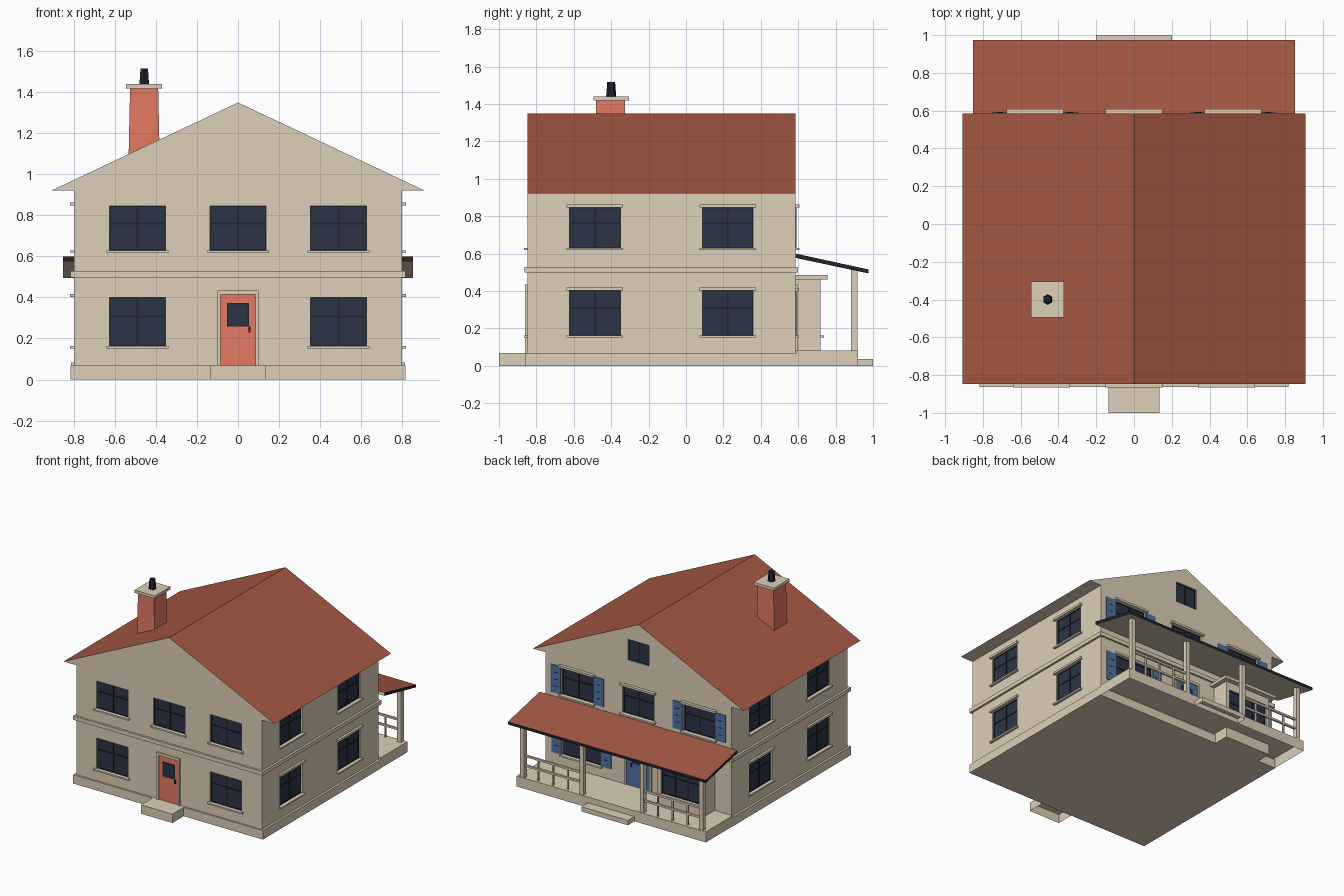
import bpy, bmesh
from mathutils import Matrix, Vector

cube = bpy.data.objects.get("Cube")
if cube:
    bpy.data.objects.remove(cube, do_unlink=True)


def material(name, rgb):
    linear = [(c / 255 / 12.92 if c < 11 else ((c / 255 + 0.055) / 1.055) ** 2.4) for c in rgb]
    m = bpy.data.materials.new(name)
    m.use_nodes = True
    m.diffuse_color = (*linear, 1)
    m.node_tree.nodes["Principled BSDF"].inputs["Base Color"].default_value = (*linear, 1)
    return m


cream = material("cream plaster", (221, 207, 184))
brick = material("brick red", (229, 122, 100))
tile = material("roof tile red", (164, 88, 67))
glass = material("window glass", (44, 52, 70))
dark = material("dark trim", (32, 35, 46))
blue = material("shutter blue", (78, 117, 162))


def finish(name, bm, mats):
    mesh = bpy.data.meshes.new(name)
    bm.to_mesh(mesh)
    bm.free()
    for m in mats:
        mesh.materials.append(m)
    obj = bpy.data.objects.new(name, mesh)
    bpy.context.collection.objects.link(obj)
    return obj


def boxes(name, mat, *ranges, open_bottom=False):
    """One object from boxes given as (x0, x1, y0, y1, z0, z1)."""
    bm = bmesh.new()
    for x0, x1, y0, y1, z0, z1 in ranges:
        place = Matrix.Translation(((x0 + x1) / 2, (y0 + y1) / 2, (z0 + z1) / 2))
        size = Matrix.Diagonal((abs(x1 - x0), abs(y1 - y0), abs(z1 - z0), 1))
        bmesh.ops.create_cube(bm, size=1, matrix=place @ size)
    bm.normal_update()
    if open_bottom:
        under = [f for f in bm.faces if f.normal.z < -0.9]
        bmesh.ops.delete(bm, geom=under, context="FACES_ONLY")
    return finish(name, bm, [mat])


def prism(name, points, shift, mats, rule):
    """Sweep a profile; the rule gives each face's material by normal, or None to leave it open."""
    bm = bmesh.new()
    near = [bm.verts.new(p) for p in points]
    far = [bm.verts.new(Vector(p) + Vector(shift)) for p in points]
    bm.faces.new(near)
    bm.faces.new(far[::-1])
    for i in range(len(points)):
        bm.faces.new((near[i], far[i], far[i - 1], near[i - 1]))
    bmesh.ops.recalc_face_normals(bm, faces=bm.faces)
    for f in list(bm.faces):
        choice = rule(f.normal)
        if choice is None:
            bm.faces.remove(f)
        else:
            f.material_index = choice
    return finish(name, bm, mats)


W, FRONT, BACK, EAVE, RIDGE = 0.80, -0.848, 0.585, 0.921, 1.35
BAY = 0.72

# Each wall turns (along, outward, up) ranges into a box
WALLS = {
    "front": lambda a, b, d, e, z, t: (a, b, FRONT - d, FRONT - e, z, t),
    "back": lambda a, b, d, e, z, t: (a, b, BACK + d, BACK + e, z, t),
    "bay": lambda a, b, d, e, z, t: (a, b, BAY + d, BAY + e, z, t),
    "left": lambda a, b, d, e, z, t: (W + d, W + e, a, b, z, t),
    "right": lambda a, b, d, e, z, t: (-W - d, -W - e, a, b, z, t),
}
openings = []


def window(wall, label, u, z0, z1, half=0.136, lintel=False, sill=True, cross=True,
           bars=(0,), lip=0.018):
    """Window set back in its opening, with sill and lintel standing out."""
    at, name = WALLS[wall], f"{wall}_{label}"
    a, b, r = u - half, u + half, 0.005
    mid = z0 + (z1 - z0) * 0.61
    openings.append(at(a, b, -0.03, 0.03, z0, z1))
    boxes(name + "_glass", glass, at(a, b, -0.03, -0.014, z0, z1))
    frame = [at(a, a + r, -0.02, -0.01, z0, z1), at(b - r, b, -0.02, -0.01, z0, z1),
             at(a, b, -0.02, -0.01, z0, z0 + r), at(a, b, -0.02, -0.01, z1 - r, z1)]
    if cross:
        frame.append(at(a, b, -0.02, -0.01, mid - r, mid + r))
    frame += [at(u + k - r, u + k + r, -0.02, -0.01, z0, z1) for k in bars]
    boxes(name + "_frame", dark, *frame)
    if sill:
        boxes(name + "_sill", cream, at(a - 0.015, b + 0.015, 0, lip, z0 - 0.012, z0))
    if lintel:
        boxes(name + "_lintel", cream, at(a - 0.015, b + 0.015, 0, lip, z1, z1 + 0.016))


def shutters(label, u, z0, z1, half):
    at = WALLS["back"]
    for side, s in (("a", -1), ("b", 1)):
        c = u + s * (half + 0.05)
        boxes(f"shutter_{label}_{side}", blue, at(c - 0.042, c + 0.042, 0, 0.006, z0, z1))
        slots = [z0 + (z1 - z0) * k / 4 for k in (1, 2, 3)]
        boxes(f"shutter_slots_{label}_{side}", dark,
              *[at(c - 0.018, c + 0.018, 0.004, 0.007, z - 0.003, z + 0.003) for z in slots])


# House walls, plinth and belt course
walls = boxes("walls", cream, (-W, W, FRONT, BACK, 0.02, EAVE))
boxes("plinth", cream, (-0.817, 0.817, -0.861, 0.6, 0, 0.069))
boxes("belt_course", cream, (-0.817, 0.817, -0.863, 0.6, 0.498, 0.528))

# Main roof with plastered gables
roof = prism("main_roof", [(-0.909, FRONT, EAVE), (0.909, FRONT, EAVE), (0, FRONT, RIDGE)],
             (0, BACK - FRONT, 0), [cream, tile], lambda n: int(n.z > 0.3))

# Chimney, slightly tapered
prism("chimney", [(-0.534, -0.48, 1.05), (-0.381, -0.48, 1.05),
                  (-0.389, -0.48, 1.42), (-0.526, -0.48, 1.42)],
      (0, 0.155, 0), [brick], lambda n: 0)
boxes("chimney_cap", cream, (-0.545, -0.37, -0.495, -0.305, 1.418, 1.44))
pot = bmesh.new()
bmesh.ops.create_cone(pot, cap_ends=True, segments=6, radius1=0.027, radius2=0.021, depth=0.077,
                      matrix=Matrix.Translation((-0.457, -0.4, 1.478)))
finish("chimney_pot", pot, [dark])

# Windows on the front and sides
for floor, z0, z1 in (("lower", 0.163, 0.4), ("upper", 0.63, 0.845)):
    for i, u in enumerate((-0.49, 0, 0.49)):
        if floor == "upper" or u:
            window("front", f"{floor}_window_{i}", u, z0, z1)
    for wall in ("left", "right"):
        for i, u in enumerate((-0.487, 0.223)):
            window(wall, f"{floor}_window_{i}", u, z0, z1 + 0.002, lintel=True)

# Windows and shutters on the back
for i, u in enumerate((-0.525, 0, 0.525)):
    window("back", f"upper_window_{i}", u, 0.63, 0.845, lintel=True, lip=0.023)
    if u:
        shutters(f"upper_{i}", u, 0.63, 0.845, 0.136)
window("back", "lower_window", 0.49, 0.163, 0.4, half=0.165, lintel=True)
shutters("lower", 0.49, 0.163, 0.4, 0.165)
window("back", "gable_window", 0, 1.05, 1.212, half=0.092, sill=False, cross=False)


# Doors
def door(wall, mat, base, half):
    at, edge = WALLS[wall], half + 0.015
    boxes(wall + "_door_frame", cream, at(-edge, -half, 0, 0.012, base, 0.435),
          at(half, edge, 0, 0.012, base, 0.435), at(-edge, edge, 0, 0.012, 0.415, 0.435))
    boxes(wall + "_door", mat, at(-half, half, 0, 0.003, base, 0.415))
    boxes(wall + "_door_trim", dark, at(-0.053, 0.053, 0, 0.005, 0.258, 0.372),
          at(0.052, 0.062, 0, 0.011, 0.23, 0.258))
    boxes(wall + "_door_glass", glass, at(-0.047, 0.047, 0, 0.006, 0.264, 0.366))


door("front", brick, 0.069, 0.085)
door("back", blue, 0.082, 0.1)

# Hollow steps and porch floor
boxes("front_step", cream, (-0.135, 0.135, -1.0, -0.86, 0, 0.069), open_bottom=True)
boxes("porch_floor", cream, (-0.815, 0.815, 0.59, 0.92, 0, 0.082), open_bottom=True)
boxes("porch_step", cream, (-0.2, 0.2, 0.92, 1.0, 0, 0.037), open_bottom=True)

# Porch roof: tiled top, plain soffit, dark edges, open against the wall
prism("porch_roof", [(-0.852, BACK, 0.577), (-0.852, BACK, 0.6),
                     (-0.852, 0.975, 0.515), (-0.852, 0.975, 0.494)],
      (1.704, 0, 0), [dark, tile, cream],
      lambda n: None if n.y < -0.9 else 1 if n.z > 0.8 else 2 if n.z < -0.8 else 0)

# Porch posts and railings
posts = (-0.77, -0.26, 0.26, 0.77)
boxes("porch_posts", cream, *[(x - 0.017, x + 0.017, 0.882, 0.916, 0.08, 0.515) for x in posts])
for side, a, b in (("right", posts[0], posts[1]), ("left", posts[2], posts[3])):
    rails = [(a, b, 0.891, 0.906, z, z + 0.015) for z in (0.165, 0.24)]
    balusters = [a + (b - a) * k / 4 for k in (1, 2, 3)]
    rails += [(x - 0.006, x + 0.006, 0.892, 0.904, 0.08, 0.245) for x in balusters]
    boxes(f"porch_railing_{side}", cream, *rails)

# Bay under the porch, standing on the ground
bay = boxes("bay", cream, (-0.66, -0.26, 0.58, BAY, 0, 0.462))
boxes("bay_roof", cream, (-0.695, -0.225, 0.58, 0.757, 0.461, 0.484))
window("bay", "window", -0.46, 0.163, 0.4, half=0.17, bars=(-0.057, 0.057))

# Cut the window openings, then drop the cutter
cutter = boxes("opening_cutter", cream, *openings)
cutter.hide_render = True
for obj in (walls, roof, bay):
    cut = obj.modifiers.new("openings", "BOOLEAN")
    cut.operation, cut.solver, cut.object = "DIFFERENCE", "EXACT", cutter
    bpy.context.view_layer.objects.active = obj
    bpy.ops.object.modifier_apply(modifier=cut.name)
bpy.data.objects.remove(cutter, do_unlink=True)
